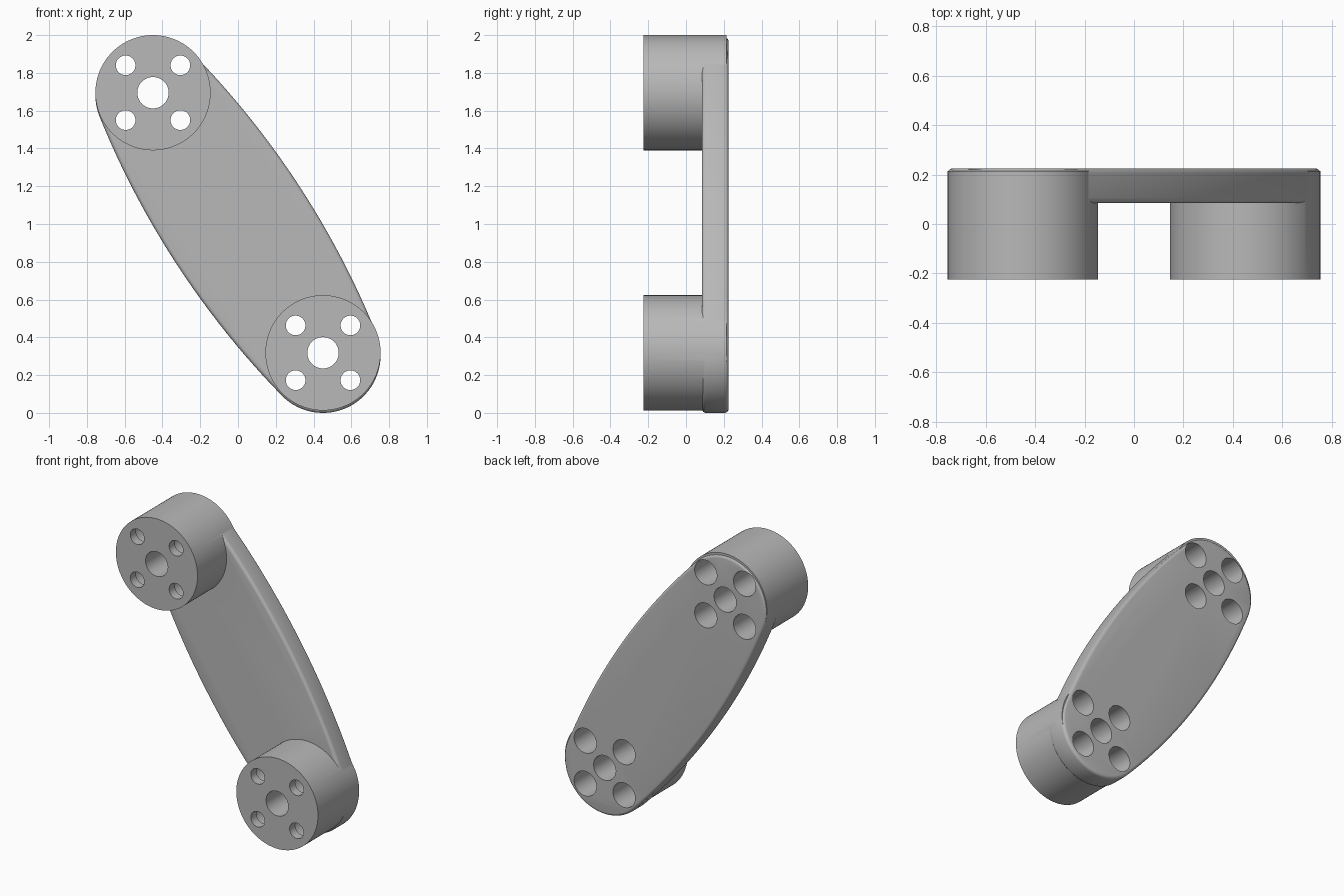
import bpy, bmesh
from math import sin, cos, atan, atan2, pi, radians
from mathutils import Matrix, Vector

cube = bpy.data.objects.get("Cube")
if cube:
    bpy.data.objects.remove(cube, do_unlink=True)

grey = bpy.data.materials.new("plain_grey")
grey.use_nodes = True
colour = (0.48, 0.48, 0.48, 1)
grey.diffuse_color = colour
grey.node_tree.nodes["Principled BSDF"].inputs["Base Color"].default_value = colour

CENTRES = [(-0.45, 1.695), (0.45, 0.318)]
BOSS_R = 0.305
FRONT, BOSS_BACK = -0.225, 0.215
PLATE_FRONT, PLATE_BACK = 0.085, 0.225


def extrude_outline(name, points, y0, y1):
    """Solid prism from an x-z outline."""
    bm = bmesh.new()
    face = bm.faces.new([bm.verts.new((x, y0, z)) for x, z in points])
    geom = bmesh.ops.extrude_face_region(bm, geom=[face])["geom"]
    moved = [g for g in geom if isinstance(g, bmesh.types.BMVert)]
    bmesh.ops.translate(bm, verts=moved, vec=(0, y1 - y0, 0))
    bmesh.ops.recalc_face_normals(bm, faces=bm.faces)
    mesh = bpy.data.meshes.new(name)
    bm.to_mesh(mesh)
    bm.free()
    mesh.materials.append(grey)
    obj = bpy.data.objects.new(name, mesh)
    bpy.context.collection.objects.link(obj)
    return obj


def cylinder(name, x, z, r, y0, y1, sides=48):
    ring = [(x + r * cos(2 * pi * i / sides), z + r * sin(2 * pi * i / sides)) for i in range(sides)]
    return extrude_outline(name, ring, y0, y1)


def apply_modifier(obj, mod):
    bpy.context.view_layer.objects.active = obj
    bpy.ops.object.modifier_apply(modifier=mod.name)


def combine(obj, other, operation):
    mod = obj.modifiers.new(operation.lower(), 'BOOLEAN')
    mod.operation, mod.solver, mod.object = operation, 'EXACT', other
    apply_modifier(obj, mod)
    bpy.data.objects.remove(other, do_unlink=True)


# Bowed arm plate: two long side arcs blended tangentially into round ends
axis = Vector((CENTRES[1][0] - CENTRES[0][0], CENTRES[1][1] - CENTRES[0][1]))
half, half_width = axis.length / 2, 0.385
side_r = (half**2 + half_width**2 - BOSS_R**2) / (2 * (half_width - BOSS_R))
blend = atan(half / (side_r - half_width))
outline = []
for i in range(24):
    a = -blend + 2 * blend * i / 24
    outline.append(Vector((side_r * sin(a), half_width - side_r + side_r * cos(a))))
for i in range(40):
    a = blend + (pi - 2 * blend) * i / 40
    outline.append(Vector((half + BOSS_R * sin(a), BOSS_R * cos(a))))
outline += [-p for p in outline]
turn = Matrix.Rotation(atan2(axis.y, axis.x), 2)
plate_middle = Vector((0, 0.9935))
arm = extrude_outline("link_arm", [turn @ p + plate_middle for p in outline], PLATE_FRONT, PLATE_BACK)

# Softened plate rims
bevel = arm.modifiers.new("rim", 'BEVEL')
bevel.width, bevel.segments = 0.02, 4
bevel.limit_method, bevel.angle_limit = 'ANGLE', radians(40)
apply_modifier(arm, bevel)

# End bosses
for x, z in CENTRES:
    combine(arm, cylinder("boss", x, z, BOSS_R, FRONT, BOSS_BACK, 96), 'UNION')

# Shaft bores, and bolt holes with deep counterbores from the back
for x, z in CENTRES:
    combine(arm, cylinder("shaft_bore", x, z, 0.083, -0.4, 0.4), 'DIFFERENCE')
    for sx in (-1, 1):
        for sz in (-1, 1):
            hx, hz = x + sx * 0.145, z + sz * 0.145
            combine(arm, cylinder("bolt_hole", hx, hz, 0.052, -0.4, 0.4), 'DIFFERENCE')
            combine(arm, cylinder("counterbore", hx, hz, 0.083, FRONT + 0.06, 0.4), 'DIFFERENCE')

bpy.ops.object.select_all(action='DESELECT')
arm.select_set(True)
bpy.context.view_layer.objects.active = arm
bpy.ops.object.shade_smooth_by_angle(angle=radians(30))
